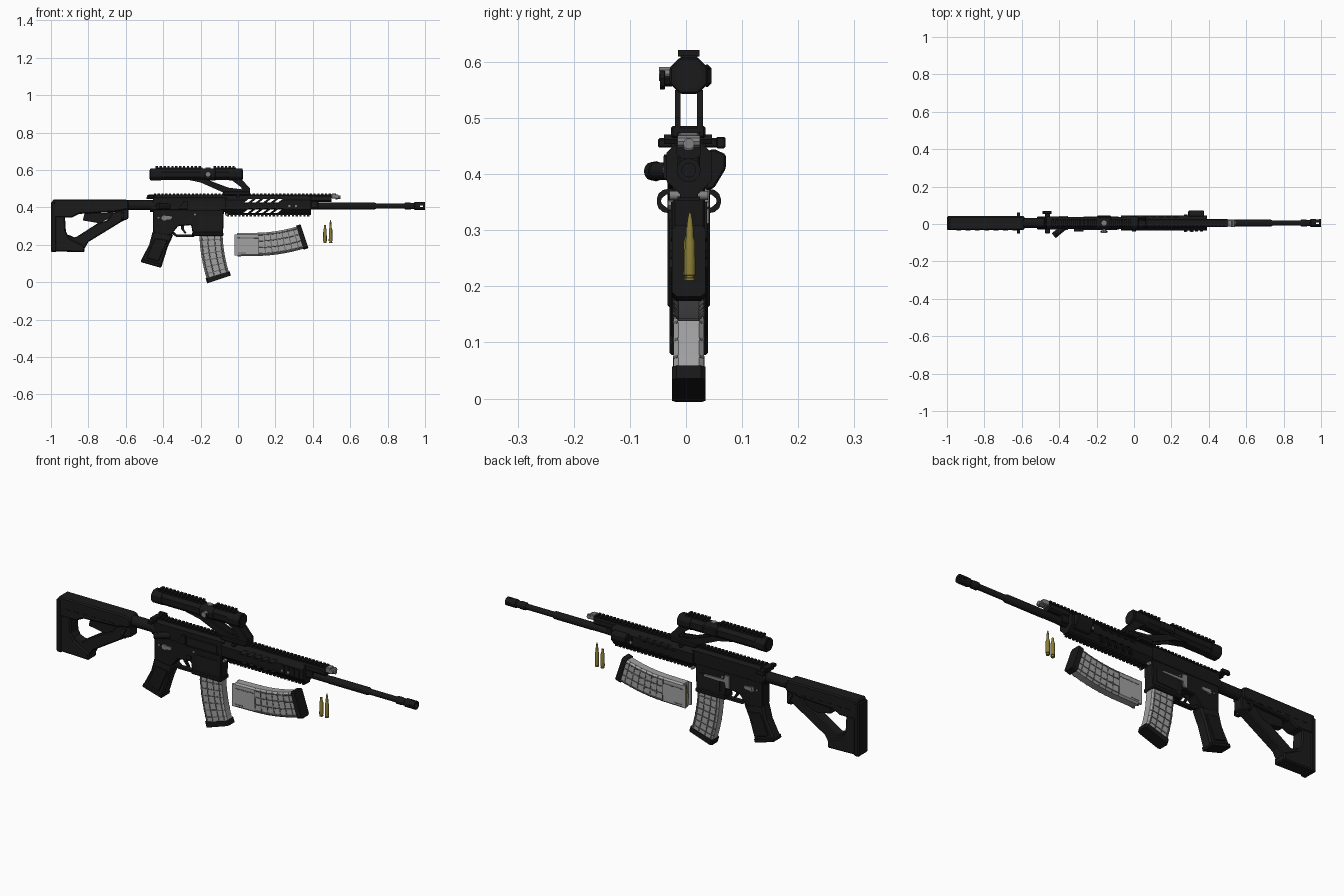
import bpy, bmesh, math
from mathutils import Vector, Matrix

cube = bpy.data.objects.get("Cube")
if cube:
    bpy.data.objects.remove(cube, do_unlink=True)

C = 0.005  # centre plane of the long body


def material(name, r, g, b):
    m = bpy.data.materials.new(name)
    m.use_nodes = True
    m.diffuse_color = (r, g, b, 1)
    m.node_tree.nodes["Principled BSDF"].inputs["Base Color"].default_value = (r, g, b, 1)
    return m


BLACK = material("matte black", .009, .009, .009)
CHAR = material("charcoal", .011, .011, .011)
STEEL = material("steel grey", .22, .22, .22)
SHELL = material("pale grey shell", .36, .36, .36)
RIB = material("mid grey rib", .14, .14, .14)
BRASS = material("brass", .25, .2, .035)
round_parts = []


def finish(name, bm, mat, bevel=0):
    bmesh.ops.recalc_face_normals(bm, faces=bm.faces)
    me = bpy.data.meshes.new(name)
    bm.to_mesh(me)
    bm.free()
    me.materials.append(mat)
    ob = bpy.data.objects.new(name, me)
    bpy.context.collection.objects.link(ob)
    if bevel:
        mod = ob.modifiers.new("edge", 'BEVEL')
        mod.width, mod.segments, mod.limit_method = bevel, 1, 'ANGLE'
    return ob


def loft(bm, loops):
    rings = [[bm.verts.new(p) for p in loop] for loop in loops]
    for a, b in zip(rings, rings[1:]):
        for i in range(len(a)):
            j = (i + 1) % len(a)
            bm.faces.new((a[i], a[j], b[j], b[i]))
    bm.faces.new(rings[0])
    bm.faces.new(rings[-1])


def side(name, pts, half, mat=BLACK, bevel=0, y=C):
    """Side profile in x,z given a width across y."""
    bm = bmesh.new()
    loft(bm, [[(x, y + s * half, z) for x, z in pts] for s in (-1, 1)])
    return finish(name, bm, mat, bevel)


def along(name, sec, x0, x1, mat=BLACK, bevel=0):
    """Cross-section in y,z run along x."""
    bm = bmesh.new()
    loft(bm, [[(x, C + y, z) for y, z in sec] for x in (x0, x1)])
    return finish(name, bm, mat, bevel)


def boxes(name, spans, mat=BLACK, bevel=0):
    bm = bmesh.new()
    for x0, x1, y0, y1, z0, z1 in spans:
        loft(bm, [[(x, y0, z0), (x, y1, z0), (x, y1, z1), (x, y0, z1)] for x in (x0, x1)])
    return finish(name, bm, mat, bevel)


def octagon(w, z0, z1, c):
    return [(-w + c, z0), (w - c, z0), (w, z0 + c), (w, z1 - c),
            (w - c, z1), (c - w, z1), (-w, z1 - c), (-w, z0 + c)]


def tube(name, p, axis, prof, mat=BLACK, n=16):
    """Turned part: profile of (distance, radius) along an axis."""
    q = Vector(axis).to_track_quat('Z', 'Y')
    bm = bmesh.new()
    loft(bm, [[Vector(p) + q @ Vector((r * math.cos(k * math.tau / n), r * math.sin(k * math.tau / n), d))
               for k in range(n)] for d, r in prof])
    ob = finish(name, bm, mat)
    round_parts.append(ob)
    return ob


def rail(name, x0, x1, z, up, half=.02, h=.012):
    """Toothed accessory rail with a solid base."""
    spans = [(x0, x1, C - half * .8, C + half * .8, *sorted((z, z + up * h * .5)))]
    n = int((x1 - x0) / .02)
    p = (x1 - x0) / n
    for i in range(n):
        a = x0 + i * p
        spans.append((a, a + p * .58, C - half, C + half, *sorted((z + up * h * .35, z + up * h))))
    return boxes(name, spans)


def cut(ob, cutter):
    mod = ob.modifiers.new("cut", 'BOOLEAN')
    mod.object, mod.operation, mod.solver = cutter, 'DIFFERENCE', 'EXACT'
    bpy.context.view_layer.objects.active = ob
    bpy.ops.object.modifier_apply(modifier="cut")
    bpy.data.objects.remove(cutter, do_unlink=True)


# Stock: cheek body, butt, toe, diagonal strut, lever
side("stock_body", [(-1, .345), (-.99, .443), (-.6, .443), (-.585, .43), (-.585, .39), (-.66, .375),
                    (-.85, .365), (-.89, .345)], .037, CHAR, .006)
side("stock_butt", [(-1, .165), (-1, .43), (-.93, .43), (-.92, .27), (-.9, .235), (-.82, .195), (-.82, .16)], .034, CHAR, .006)
side("stock_strut", [(-.92, .19), (-.82, .18), (-.8, .215), (-.62, .325), (-.585, .34), (-.585, .4), (-.67, .37),
                     (-.7, .33), (-.75, .315), (-.87, .238), (-.91, .255)], .026, CHAR, .005)
side("stock_lever", [(-.83, .33), (-.82, .37), (-.7, .37), (-.67, .38), (-.64, .345), (-.7, .335), (-.74, .315)], .018)
boxes("butt_pad", [(-1, -.97, C - .038, C + .038, .16, .43)], BLACK, .006)
boxes("stock_grooves", [(-.95 + i * .05, -.925 + i * .05, C - .039, C + .039, .385, .392) for i in range(7)])
tube("buffer_tube", (-.62, C, .412), (1, 0, 0), [(0, .027), (.2, .027)])
tube("tube_collar", (-.47, C, .408), (1, 0, 0), [(0, .032), (.025, .032)])
for s in (-1, 1):
    bm = bmesh.new()
    arc = [(C + s * (.032 + .022 * math.sin(a)), .352 + .018 * math.cos(a)) for a in [k * math.pi / 6 for k in range(7)]]
    for a, b in zip(arc, arc[1:]):
        v = [(x, y + u, z + t) for y, z in (a, b) for x in (-.625, -.61) for u in (-.003, .003) for t in (-.004, .004)]
        bmesh.ops.convex_hull(bm, input=[bm.verts.new(p) for p in v])
    finish("sling_loop", bm, BLACK)

# Receiver
along("upper_receiver", octagon(.031, .375, .467, .014), -.455, -.06)
side("lower_receiver", [(-.455, .4), (-.455, .27), (-.43, .255), (-.36, .25), (-.32, .3), (-.25, .305),
                        (-.24, .245), (-.08, .255), (-.075, .4)], .029, BLACK, .004)
boxes("magwell_lip", [(-.245, -.078, C - .034, C + .034, .247, .267)], BLACK, .004)
side("magwell_panel", [(-.215, .28), (-.1, .285), (-.1, .35), (-.215, .35)], .032, CHAR)
boxes("ejection_cover", [(-.26, -.1, C - .036, C - .028, .39, .428)], CHAR)
boxes("port_hinge", [(-.27, -.09, C - .038, C - .028, .382, .389)])
tube("forward_assist", (-.37, C - .02, .405), (-.75, -.6, 0), [(0, .016), (.06, .016), (.061, .018), (.076, .016)], BLACK, 12)
side("case_deflector", [(-.32, .39), (-.27, .39), (-.27, .435), (-.29, .435)], .012, BLACK, 0, C - .032)
boxes("charging_handle", [(-.48, -.44, C - .03, C + .03, .445, .468), (-.475, -.45, -.05, .062, .447, .464)], BLACK, .003)
side("charging_latch", [(-.49, .446), (-.44, .446), (-.445, .466), (-.485, .466)], .008, BLACK, .002, .062)
for x, z, r in ((-.395, .343, .014), (-.425, .345, .005), (-.06, .362, .008), (-.23, .362, .005)):
    tube("receiver_pin", (x, C - .034, z), (0, 1, 0), [(0, r), (.068, r)], STEEL, 12)
for s in (-1, 1):
    side("safety_lever", [(-.4, .332), (-.36, .336), (-.352, .344), (-.355, .352), (-.395, .354)], .003, STEEL, 0, C + s * .034)
side("bolt_catch", [(-.27, .312), (-.25, .312), (-.245, .338), (-.13, .341), (-.13, .35), (-.24, .352),
                    (-.245, .375), (-.27, .375)], .004, STEEL, 0, C + .032)
boxes("magazine_button", [(-.27, -.245, C - .036, C - .028, .318, .335)], CHAR)

# Grip and trigger
side("grip", [(-.455, .275), (-.345, .255), (-.375, .19), (-.41, .08), (-.52, .115), (-.475, .2)], .03, CHAR, .008)
boxes("grip_cap", [(-.055, .058, -.034, .034, -.008, .012)], BLACK, .004).matrix_world = (
    Matrix.Translation((-.465, C, .1)) @ Matrix.Rotation(math.radians(16), 4, 'Y'))
side("grip_panel", [(-.445, .235), (-.375, .225), (-.425, .11), (-.49, .13)], .034, BLACK, .003)
side("trigger_guard", [(-.36, .262), (-.33, .242), (-.235, .242), (-.235, .254), (-.325, .254), (-.35, .275)], .012)
side("trigger", [(-.305, .315), (-.285, .315), (-.29, .285), (-.275, .262), (-.285, .26), (-.305, .285)], .006)

# Handguard: hollow shell with slanted slots
guard = along("handguard", octagon(.04, .362, .464, .026), -.07, .39)
cut(guard, along("guard_bore", octagon(.032, .372, .454, .02), -.06, .38))
bm = bmesh.new()
for z in (.424, .371):
    for i in range(5):
        x = .03 + i * .04
        q = [(x, z), (x + .022, z), (x + .05, z + .022), (x + .028, z + .022)]
        loft(bm, [[(a, y, b) for a, b in q] for y in (-.1, .1)])
cut(guard, finish("slot_cutter", bm, BLACK))
along("top_extension", octagon(.022, .428, .466, .008), .38, .5)
rail("top_rail", -.45, .505, .463, 1)
rail("bottom_rail", -.06, .39, .364, -1)
for s in (-1, 1):
    y = C + s * .041
    boxes("side_rail_strip", [(.27 + i * .028, .286 + i * .028, y - .004, y + .004, .392, .432) for i in range(4)])
    for x in (.275, .31):
        tube("guard_screw", (x, y - .0055, .407), (0, 1, 0), [(0, .007), (.011, .007)], STEEL, 8)
along("side_mount", [(.03, .37), (.045, .375), (.066, .41), (.066, .435), (.045, .445), (.03, .44)], .29, .375, BLACK, .003)

# Barrel and muzzle
tube("barrel", (-.07, C, .407), (1, 0, 0), [(0, .018), (.58, .018), (.59, .019), (.8, .019), (.81, .014), (.99, .014)], BLACK, 20)
muzzle = tube("muzzle_device", (.89, C, .407), (1, 0, 0),
              [(0, .016), (.005, .019), (.03, .019), (.035, .017), (.05, .017), (.055, .021), (.11, .021), (.11, .012), (.07, .012)], BLACK, 20)
bm = bmesh.new()
for y, z in ((1, 0), (0, 1)):
    loft(bm, [[(.98 + dx, C + t * y + w * z, .407 + t * z + w * y) for dx, w in
               ((-.008, -.004), (.008, -.004), (.008, .004), (-.008, .004))] for t in (-.05, .05)])
cut(muzzle, finish("port_cutter", bm, BLACK))
boxes("gas_block", [(.39, .43, C - .02, C + .02, .395, .435)], BLACK, .004)

# Folded front sight
boxes("front_sight_base", [(.5, .525, C - .018, C + .018, .447, .474)], STEEL, .003)
tube("front_sight_post", (.52, C, .454), (1, 0, 0), [(0, .013), (.012, .013), (.014, .01), (.027, .01)], STEEL, 10)
tube("front_sight_wheel", (.53, C - .02, .458), (0, 1, 0), [(0, .011), (.04, .011)], STEEL, 10)

# Optic with its rails, knobs and forked mount
along("scope_body", octagon(.032, .546, .606, .016), -.46, .01)
for x0, x1 in ((-.47, -.41), (-.2, -.12), (-.05, .025)):
    along("scope_collar", octagon(.034, .543, .608, .018), x0, x1, BLACK, .003)
for x in (-.472, .0245):
    tube("scope_lens", (x, C, .576), (1, 0, 0), [(0, .024), (.0025, .024)], CHAR, 20)
rail("scope_rail_rear", -.44, -.19, .603, 1, .019, .018)
rail("scope_rail_front", -.13, -.01, .603, 1, .019, .018)
tube("scope_side_knob", (-.16, C - .03, .57), (0, -1, 0), [(0, .014), (.012, .014), (.013, .019), (.021, .019)], BLACK, 8)
tube("side_knob_cap", (-.16, C - .03, .578), (0, -1, 0), [(0, .013), (.023, .013)], STEEL, 10)
tube("scope_top_knob", (-.16, C, .6), (0, 0, 1), [(0, .014), (.012, .014)], STEEL, 12)
boxes("scope_side_pod", [(-.2, -.12, C + .025, C + .04, .555, .595)], BLACK, .006)
for s in (-1, 1):
    y = C + s * .02
    side("mount_rear_strut", [(-.28, .55), (-.17, .55), (-.05, .505), (.03, .495), (.03, .48), (-.08, .48), (-.2, .533)], .005, BLACK, 0, y)
    side("mount_front_strut", [(-.04, .55), (.02, .55), (.065, .5), (.065, .48), (.02, .48), (.02, .505)], .005, BLACK, 0, y)
boxes("mount_clamp", [(-.08, .065, C - .032, C + .03, .464, .486)], BLACK, .004)
tube("clamp_nut", (0, C - .044, .462), (0, 1, 0), [(0, .01), (.085, .01)], BLACK, 6)


# Magazines: gently curved box sweeps with a rib grid
def heading(s):
    return math.radians(1 + 18 * max(0, s - .12) / .265)


def magazine(name, start, d, l):
    d, l = Vector(d), Vector(l)

    def sweep(part, s0, s1, hw, hd, mat, off=0, ch=.008, n=1):
        loops = []
        for k in range(n + 1):
            s = s0 + (s1 - s0) * k / n
            p = Vector(start)
            for j in range(40):
                a = heading(s * (j + .5) / 40)
                p += (d * math.cos(a) + l * math.sin(a)) * s / 40
            a = heading(s)
            w = l * math.cos(a) - d * math.sin(a)
            loops.append([p + w * (u + off) + Vector((0, v, 0)) for u, v in octagon(hw, -hd, hd, ch)])
        bm = bmesh.new()
        loft(bm, loops)
        finish(name + part, bm, mat)

    sweep("_shell", .014, .365, .062, .026, SHELL, n=12)
    for i in range(7):
        s = .125 + i * .034
        sweep("_cross_rib", s, s + .005, .0615, .028, RIB)
    for off in (-.05, -.018, .018, .05):
        sweep("_long_rib", .125, .35, .0025, .0275, RIB, off, .001, 8)
    sweep("_guide_line", .016, .125, .003, .0265, RIB, .035, .001, 2)
    sweep("_low_line", .016, .06, .003, .0265, RIB, -.045, .001)
    sweep("_base", .352, .378, .067, .03, BLACK)


magazine("fitted_magazine", (-.147, C, .388), (0, 0, -1), (1, 0, 0))
magazine("spare_magazine", (-.018, C, .2), (1, 0, 0), (0, 0, 1))
boxes("feed_lips", [(-.018, 0, C + s * .022 - .004, C + s * .022 + .004, .142, .256) for s in (-1, 1)], SHELL)

# Cartridges: one case, one full round, one seated between the feed lips
case = [(0, .009), (.005, .009), (.006, .007), (.009, .007), (.01, .01), (.07, .009), (.08, .006), (.095, .006)]
bullet = [(.096, .0055), (.108, .0045), (.118, .0025), (.123, .0005)]
tube("empty_case", (.465, C, .21), (0, 0, 1), case, BRASS, 12)
tube("full_round", (.495, C + .002, .21), (0, 0, 1), case + bullet, BRASS, 12)
tube("seated_round", (-.01, C + .006, .145), (0, 0, 1), [(t * .9, r) for t, r in case + bullet], BRASS, 12)

# Soft shading on turned parts only
bpy.ops.object.select_all(action='DESELECT')
for ob in round_parts:
    ob.select_set(True)
bpy.context.view_layer.objects.active = round_parts[0]
bpy.ops.object.shade_smooth_by_angle(angle=math.radians(35))
